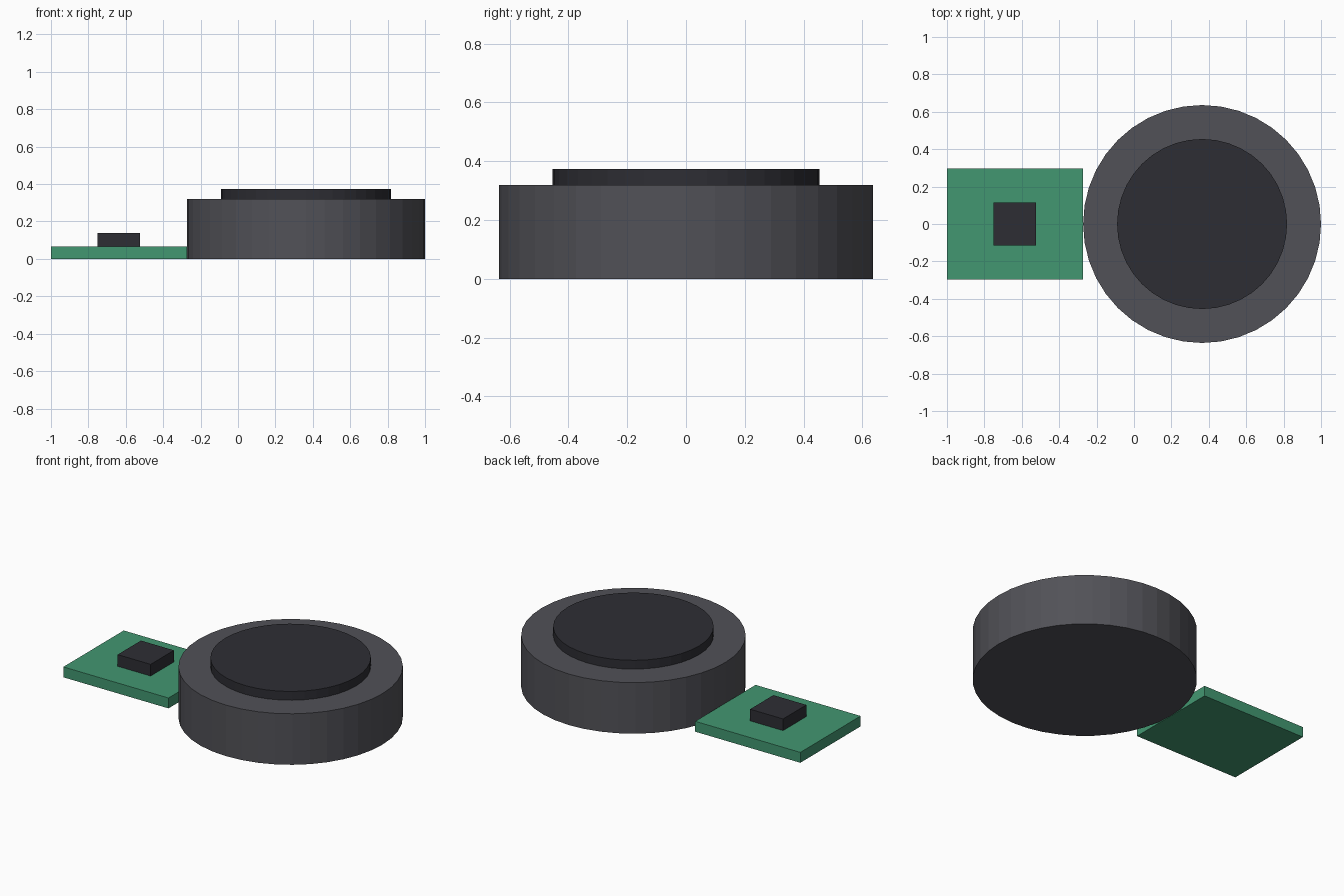
import bpy

if "Cube" in bpy.data.objects:
    bpy.data.objects.remove(bpy.data.objects["Cube"])

def material(name, color):
    m = bpy.data.materials.new(name)
    m.diffuse_color = (*color, 1)
    m.use_nodes = True
    m.node_tree.nodes["Principled BSDF"].inputs["Base Color"].default_value = m.diffuse_color
    return m

def finish(name, mat):
    ob = bpy.context.object
    ob.name = name
    ob.data.materials.append(mat)
    bpy.ops.object.transform_apply(location=False, rotation=False, scale=True)

def box(name, x, sx, sy, z0, z1, mat):
    bpy.ops.mesh.primitive_cube_add(size=1, location=(x, 0, (z0 + z1) / 2))
    bpy.context.object.scale = (sx, sy, z1 - z0)
    finish(name, mat)

def disc(name, x, r, z0, z1, mat):
    bpy.ops.mesh.primitive_cylinder_add(vertices=40, radius=r, depth=z1 - z0,
                                        location=(x, 0, (z0 + z1) / 2))
    finish(name, mat)

green = material("board_green", (0.055, 0.31, 0.165))
grey = material("housing_grey", (0.083, 0.083, 0.096))
dark = material("dark", (0.027, 0.027, 0.034))

# Circuit board with its chip
box("circuit_board", -0.636, 0.727, 0.596, 0, 0.065, green)
box("chip", -0.638, 0.228, 0.23, 0.065, 0.138, dark)

# Round housing with raised cap
disc("housing", 0.364, 0.636, 0, 0.319, grey)
disc("cap", 0.364, 0.4545, 0.319, 0.374, dark)
